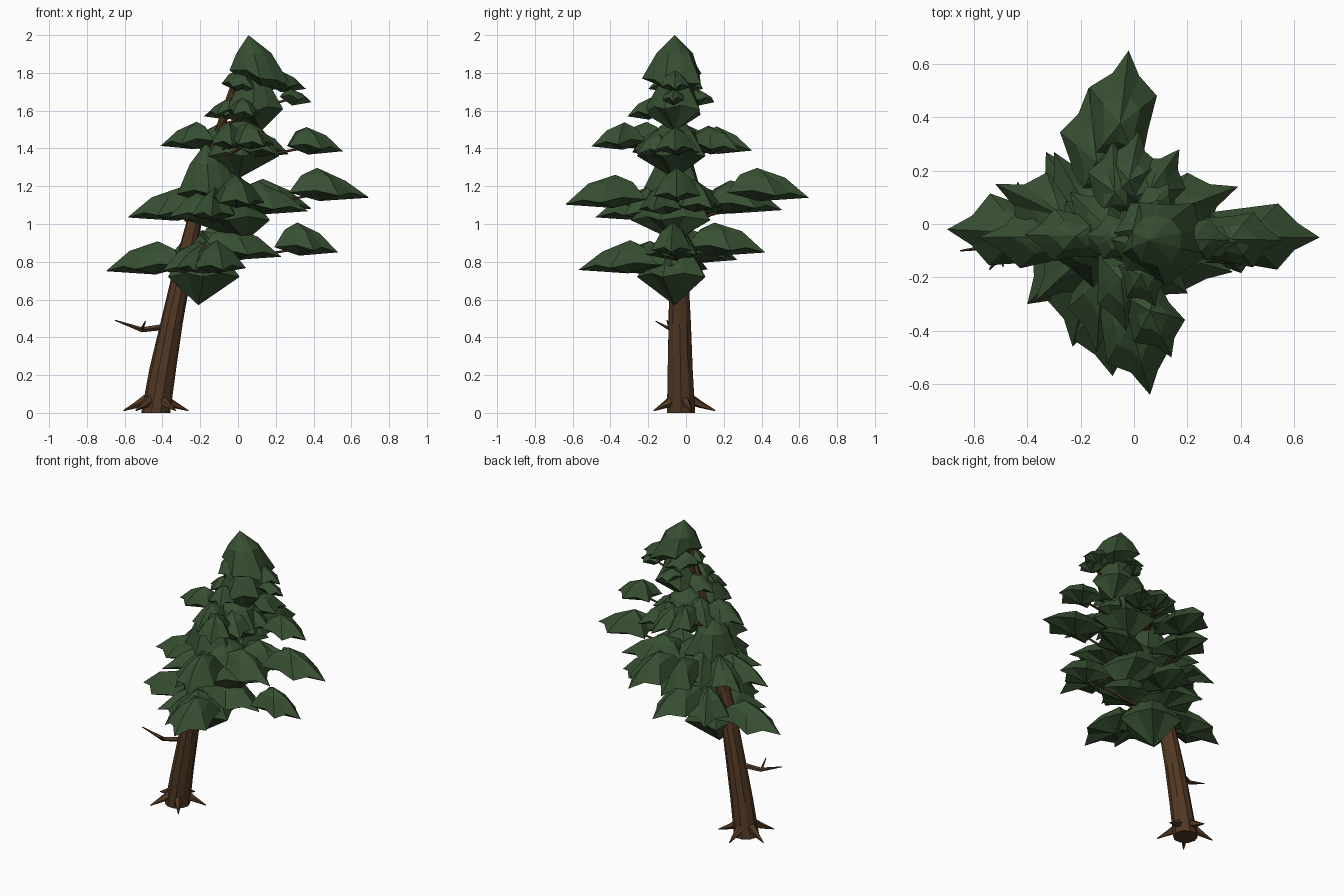
import bpy, random
from math import sin, cos, pi
from mathutils import Vector

if "Cube" in bpy.data.objects:
    bpy.data.objects.remove(bpy.data.objects["Cube"])

random.seed(4)


def material(name, rgb):
    m = bpy.data.materials.new(name)
    m.diffuse_color = (*rgb, 1)
    m.use_nodes = True
    m.node_tree.nodes["Principled BSDF"].inputs["Base Color"].default_value = m.diffuse_color
    return m


BARK = material("bark", (0.085, 0.04, 0.017))
NEEDLES = material("needles", (0.038, 0.078, 0.031))
UP = Vector((0, 0, 1))


def make(name, verts, faces, mat):
    me = bpy.data.meshes.new(name)
    me.from_pydata([tuple(v) for v in verts], [], faces)
    me.materials.append(mat)
    me.update()
    ob = bpy.data.objects.new(name, me)
    bpy.context.collection.objects.link(ob)
    return ob


def bridge(lo, hi, n):
    return [(lo + k, lo + (k + 1) % n, hi + (k + 1) % n, hi + k) for k in range(n)]


def stem(z):
    """Centre of the leaning trunk at height z."""
    return Vector((-0.435 + 0.15 * z + 0.05 * z * z, -0.025 - 0.018 * z, z))


def limb(name, pts, radii, n=5, flat=False, jitter=0.0):
    """Tapered tube through pts; flat keeps the rings horizontal."""
    pts = [Vector(p) for p in pts]
    verts, faces = [], []
    for i, p in enumerate(pts):
        d = pts[min(i + 1, len(pts) - 1)] - pts[max(i - 1, 0)]
        q = d.to_track_quat('Z', 'Y')
        for k in range(n):
            a = 2 * pi * k / n
            r = radii[i] * (1 + random.uniform(-jitter, jitter))
            o = Vector((r * cos(a), r * sin(a), 0))
            verts.append(p + (o if flat else q @ o))
        if i:
            faces += bridge((i - 1) * n, i * n, n)
    faces += [tuple(reversed(range(n))), tuple(range(len(verts) - n, len(verts)))]
    return make(name, verts, faces, BARK)


def shell(name, rim, mid, top, bottom):
    """Closed faceted clump: upper band, top fan, underside fan."""
    n = len(rim)
    faces = bridge(0, n, n)
    for k in range(n):
        j = (k + 1) % n
        faces += [(n + k, n + j, 2 * n), (j, k, 2 * n + 1)]
    return make(name, rim + mid + [top, bottom], faces, NEEDLES)


def pad(name, a, b, w, h, n=10):
    """Pointed, domed bough running from inner end a to tip b."""
    c, ax = (a + b) / 2, (b - a) / 2
    side = UP.cross(ax).normalized()
    rim, mid = [], []
    for k in range(n):
        t = 2 * pi * k / n
        f = random.uniform(0.68, 0.8) if k % 2 else random.uniform(0.95, 1.08)
        f = f if k else 1
        x, y = cos(t) * f, sin(t) * f * (1 - 0.2 * cos(t))
        rim.append(c + ax * x + side * w * y + UP * 0.02 * (k % 2))
        mid.append(c + ax * (0.55 * x - 0.1) + side * w * 0.55 * y + UP * h * random.uniform(0.58, 0.75))
    return shell(name, rim, mid, c - ax * 0.2 + UP * h, c - ax * 0.15 - UP * 0.035)


def tier(name, z, length, h, tips, width=0.14, slope=0.0):
    """Ring of boughs reaching to the given (x, y) tips, each on a thin branch."""
    for i, (x, y) in enumerate(tips):
        tip = Vector((x, y, z + slope * (x + y)))
        hub = stem(z).lerp(Vector((0, -0.05, z)), 0.5)
        inward = Vector((hub.x - x, hub.y - y, 0)).normalized()
        inner = tip + inward * length + UP * 0.03
        pad(f"{name}_bough_{i}", inner, tip, width, h)
        start, end = stem(z - 0.05), inner.lerp(tip, 0.4)
        limb(f"{name}_branch_{i}", [start, start.lerp(end, 0.5) - UP * 0.015, end], [0.014, 0.01, 0.005])


def core(name, x, z, r, top, bottom, tilt=0.0, n=10):
    """Cone-like clump around the stem; top and bottom are (x, z)."""
    c = Vector((x, -0.06, z))
    top, bottom = (Vector((p[0], -0.06, p[1])) for p in (top, bottom))
    rim, mid = [], []
    for k in range(n):
        t = 2 * pi * k / n + 0.3
        u = Vector((cos(t), sin(t), 0)) * r
        odd = k % 2
        rim.append(c + u * (1.05 if odd else 0.8) + UP * (tilt * cos(t) - 0.02 * odd))
        mid.append(c.lerp(top, 0.55) + u * 0.58)
    return shell(name, rim, mid, top, bottom)


# Leaning trunk, tapering upward
heights = [1.88 * i / 8 for i in range(9)]
limb("trunk", [stem(z) for z in heights], [0.078 - 0.036 * z for z in heights], 10, True, 0.04)

# Root spikes
for i in range(5):
    a = 2 * pi * i / 5 + 0.31
    u = Vector((cos(a), sin(a), 0))
    limb(f"root_{i}", [stem(0) + u * r + UP * z for r, z in ((0.05, 0.07), (0.1, 0.045), (0.18, 0.012))],
         [0.03, 0.02, 0.003])

# Dead branch with twig
fork = Vector((-0.51, -0.08, 0.44))
limb("dead_branch", [stem(0.46), fork, (-0.65, -0.10, 0.49)], [0.018, 0.014, 0.003])
limb("dead_twig", [fork, (-0.49, -0.16, 0.485)], [0.01, 0.003])

# Tiers of boughs, bottom to top
tier("lowest", 0.815, 0.46, 0.14, [(-0.70, -0.02), (-0.08, -0.57), (-0.23, -0.46), (-0.40, -0.30),
                                   (-0.04, 0.42), (-0.33, 0.27), (0.23, -0.10)], 0.15, 0.09)
tier("lowest_far", 0.85, 0.36, 0.14, [(0.53, -0.08)], 0.12)
tier("wide_low", 1.06, 0.46, 0.14, [(-0.585, -0.05), (-0.52, 0.15), (-0.14, -0.48), (-0.37, -0.29),
                                    (-0.17, 0.51), (-0.30, 0.27), (0.37, -0.18), (0.39, 0.14)], 0.13, 0.04)
tier("wide_high", 1.12, 0.46, 0.14, [(0.695, -0.05), (0.06, -0.64), (-0.02, 0.65)], 0.135, 0.03)
tier("middle", 1.40, 0.32, 0.11, [(-0.41, -0.04), (0.555, -0.06), (0.14, -0.50), (-0.03, -0.40),
                                  (-0.08, 0.31), (0.02, 0.35), (0.17, 0.28), (-0.24, 0.12)], 0.11, -0.03)
tier("middle_low", 1.37, 0.28, 0.11, [(0.27, -0.03), (0.20, -0.26)], 0.12)
tier("upper", 1.57, 0.22, 0.08, [(-0.18, -0.04), (0.08, -0.31)], 0.09)
tier("slim", 1.645, 0.18, 0.05, [(0.39, -0.07), (0.13, 0.15)], 0.065)
tier("topmost", 1.715, 0.23, 0.08, [(0.36, -0.06), (0.08, -0.20), (0.10, 0.09)], 0.09)

# Clumps along the crown's centre
core("crown_base", -0.18, 0.74, 0.19, (-0.20, 0.94), (-0.21, 0.57))
core("crown_lower", -0.05, 1.04, 0.22, (-0.08, 1.28), (0.04, 0.91))
core("crown_neck", -0.15, 1.18, 0.17, (-0.17, 1.43), (-0.12, 1.08))
core("crown_middle", 0.03, 1.38, 0.19, (0.03, 1.58), (0.0, 1.24))
core("crown_upper", 0.08, 1.61, 0.16, (0.09, 1.82), (0.12, 1.49), 0.02)
core("crown_tip", 0.12, 1.79, 0.165, (0.055, 2.0), (0.12, 1.70), -0.045)
